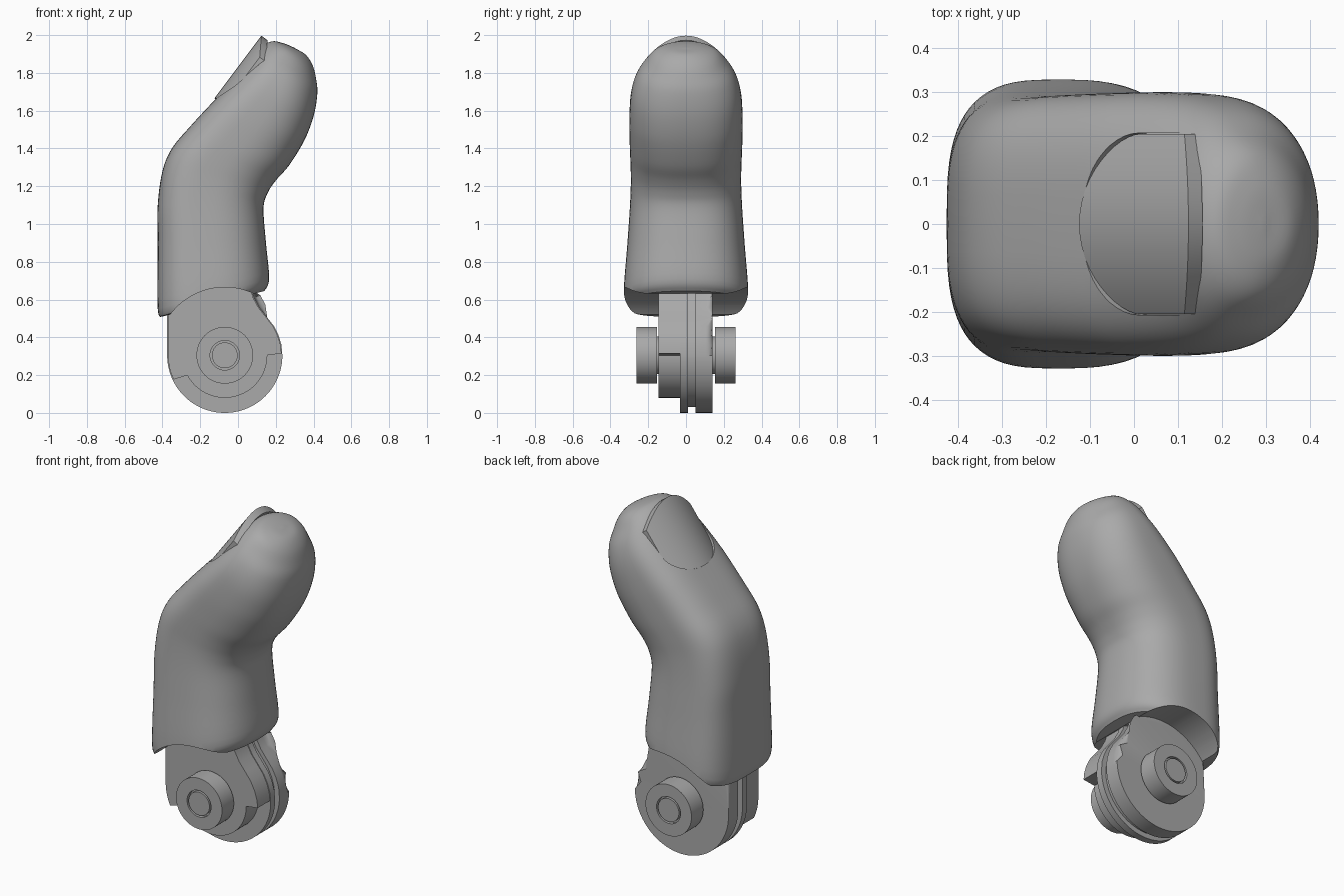
import bpy, bmesh, math
from mathutils import Vector

cube = bpy.data.objects.get("Cube")
if cube:
    bpy.data.objects.remove(cube, do_unlink=True)

grey = bpy.data.materials.new("plain grey")
grey.use_nodes = True
COLOUR = (0.4, 0.4, 0.4, 1)
grey.diffuse_color = COLOUR
grey.node_tree.nodes["Principled BSDF"].inputs["Base Color"].default_value = COLOUR

PIVOT = Vector((-0.07, 0, 0.305))


def make(name, bm):
    bmesh.ops.recalc_face_normals(bm, faces=bm.faces)
    mesh = bpy.data.meshes.new(name)
    bm.to_mesh(mesh)
    bm.free()
    mesh.materials.append(grey)
    obj = bpy.data.objects.new(name, mesh)
    bpy.context.collection.objects.link(obj)
    return obj


def smooth(obj, angle=35):
    bpy.ops.object.select_all(action="DESELECT")
    obj.select_set(True)
    bpy.context.view_layer.objects.active = obj
    bpy.ops.object.shade_smooth_by_angle(angle=math.radians(angle))


def cut(obj, cutter):
    cutter.hide_render = True
    mod = obj.modifiers.new("cut", "BOOLEAN")
    mod.operation, mod.solver, mod.object = "DIFFERENCE", "EXACT", cutter
    bpy.context.view_layer.objects.active = obj
    bpy.ops.object.modifier_apply(modifier=mod.name)
    bpy.data.objects.remove(cutter, do_unlink=True)


def skin(bm, rings, close=True, caps=True):
    """Join successive rings of points with quads."""
    rows = [[bm.verts.new(p) for p in ring] for ring in rings]
    count = len(rows[0])
    for a, b in zip(rows, rows[1:]):
        for j in range(count if close else count - 1):
            k = (j + 1) % count
            bm.faces.new((a[j], a[k], b[k], b[j]))
    if caps:
        bm.faces.new(rows[0])
        bm.faces.new(rows[-1])
    return bm


def turned(profile, segments=64):
    """Turn (radius, y) points about the pivot axis."""
    rings = []
    for r, y in profile:
        angles = [math.tau * i / segments for i in range(segments)]
        rings.append([PIVOT + Vector((r * math.cos(a), y, r * math.sin(a))) for a in angles])
    return skin(bmesh.new(), rings)


# Finger shell: stations of back x, z, front x, z and half width
STATIONS = [
    (-.40, .51, .14, .645, .305), (-.425, .55, .165, .71, .33),
    (-.425, .9, .148, .9, .31), (-.425, 1.1, .135, 1.08, .297),
    (-.40, 1.28, .155, 1.16, .292), (-.35, 1.40, .2, 1.23, .294),
    (-.25, 1.52, .27, 1.31, .298), (-.12, 1.66, .35, 1.44, .30),
    (0, 1.785, .40, 1.57, .29), (.07, 1.865, .42, 1.69, .26),
    (.12, 1.935, .413, 1.77, .21), (.18, 1.967, .395, 1.84, .16),
    (.24, 1.957, .36, 1.895, .09), (.295, 1.935, .312, 1.925, .015)]


def spline(stations, steps=5):
    out = []
    last = len(stations) - 1
    for i in range(last):
        quad = [stations[min(max(i + k, 0), last)] for k in (-1, 0, 1, 2)]
        for s in range(steps):
            t = s / steps
            out.append((i + t, [0.5 * (2 * b + (c - a) * t + (2 * a - 5 * b + 4 * c - d) * t * t
                                       + (3 * b - a - 3 * c + d) * t ** 3) for a, b, c, d in zip(*quad)]))
    return out + [(last, stations[-1])]


def power(value, n):
    return math.copysign(abs(value) ** (2 / n), value)


def section(pos, station, segments=72):
    bx, bz, fx, fz, width = station
    back, front = Vector((bx, 0, bz)), Vector((fx, 0, fz))
    mid = back.lerp(front, 0.45)
    fade = min(max((pos - 7) / 4, 0), 1)
    ring = []
    for i in range(segments):
        a = math.tau * i / segments
        u, v = math.cos(a), math.sin(a)
        n = (3.2 if u < 0 else 2.5) * (1 - fade) + 2 * fade
        reach = (front if u > 0 else back) - mid
        ring.append(mid + reach * abs(power(u, n)) + Vector((0, width * power(v, n), 0)))
    return ring


finger = make("finger_shell", skin(bmesh.new(), [section(*s) for s in spline(STATIONS)]))
cut(finger, make("hinge_cutter", turned([(0.36, -0.5), (0.36, 0.5)], 128)))

# Nail: arched plate leaning against the back of the tip
ALONG, OUT, START = Vector((.6, 0, .8)), Vector((-.8, 0, .6)), Vector((-.125, 0, 1.665))


def nail_sheet(half, lift, columns=24, rows=10):
    ring = []
    for i in range(rows + 1):
        row = []
        for j in range(columns + 1):
            s = -math.cos(math.pi * j / columns)
            y = half * s
            low = 0.15 * (1 - math.sqrt(max(0, 1 - s * s)))
            high = 0.415 - 2.3 * y * y
            t = low + (high - low) * i / rows
            row.append(START + ALONG * t + OUT * (lift - 1.45 * y * y) + Vector((0, y, 0)))
        ring.append(row)
    return ring


def nail_solid(name, half, low, high):
    bm = skin(bmesh.new(), nail_sheet(half, low), False, False)
    base = list(bm.faces)
    moved = bmesh.ops.extrude_face_region(bm, geom=base, use_keep_orig=True)
    verts = [g for g in moved["geom"] if isinstance(g, bmesh.types.BMVert)]
    bmesh.ops.translate(bm, verts=verts, vec=OUT * (high - low))
    return make(name, bm)


cut(finger, nail_solid("nail_cutter", 0.207, -0.02, 0.2))
smooth(finger)
smooth(nail_solid("nail", 0.205, -0.04, 0.0))


# Hinge plates: round below the pivot, with a shoulder rising into the shell
def plate(name, radius, y0, y1, notch=False, bevel=0, side=1):
    pts = []
    for i in range(65):
        a = math.pi * (1 + i / 64)
        r = 0.225 if notch and a > math.radians(208) else radius
        pts.append((PIVOT.x + r * math.cos(a), PIVOT.z + r * math.sin(a)))
    if notch:
        pts.append((PIVOT.x + radius, PIVOT.z + 0.01))
    inset = 0.305 - radius
    pts += [(x - inset, z) for x, z in
            ((.23, .36), (.215, .41), (.19, .46), (.155, .505), (.115, .555), (.085, .61), (.06, .7))]
    pts.append((PIVOT.x - radius, 0.7))
    bm = skin(bmesh.new(), [[(x, y, z) for x, z in pts] for y in (y0, y1)])
    if bevel:
        edge_y = y1 if side > 0 else y0
        rim = [e for e in bm.edges if all(abs(v.co.y - edge_y) < 1e-5 for v in e.verts)]
        bmesh.ops.bevel(bm, geom=rim, offset=bevel, segments=5, profile=0.5, affect="EDGES")
    smooth(make(name, bm), 30)


plate("notched_plate", 0.3, -0.145, -0.03, notch=True)
plate("middle_plate", 0.305, -0.031, 0.01)
plate("groove_plate", 0.275, 0.009, 0.051)
plate("rounded_plate", 0.305, 0.05, 0.14, bevel=0.035)

# Pivot pegs: neck, wide collar and a pin set in a thin groove
for name, side in (("front_peg", -1), ("back_peg", 1)):
    profile = [(.1, .12), (.1, .153), (.15, .153), (.15, .263), (.078, .263),
               (.078, .24), (.068, .24), (.068, .263)]
    smooth(make(name, turned([(r, side * y) for r, y in profile])))
